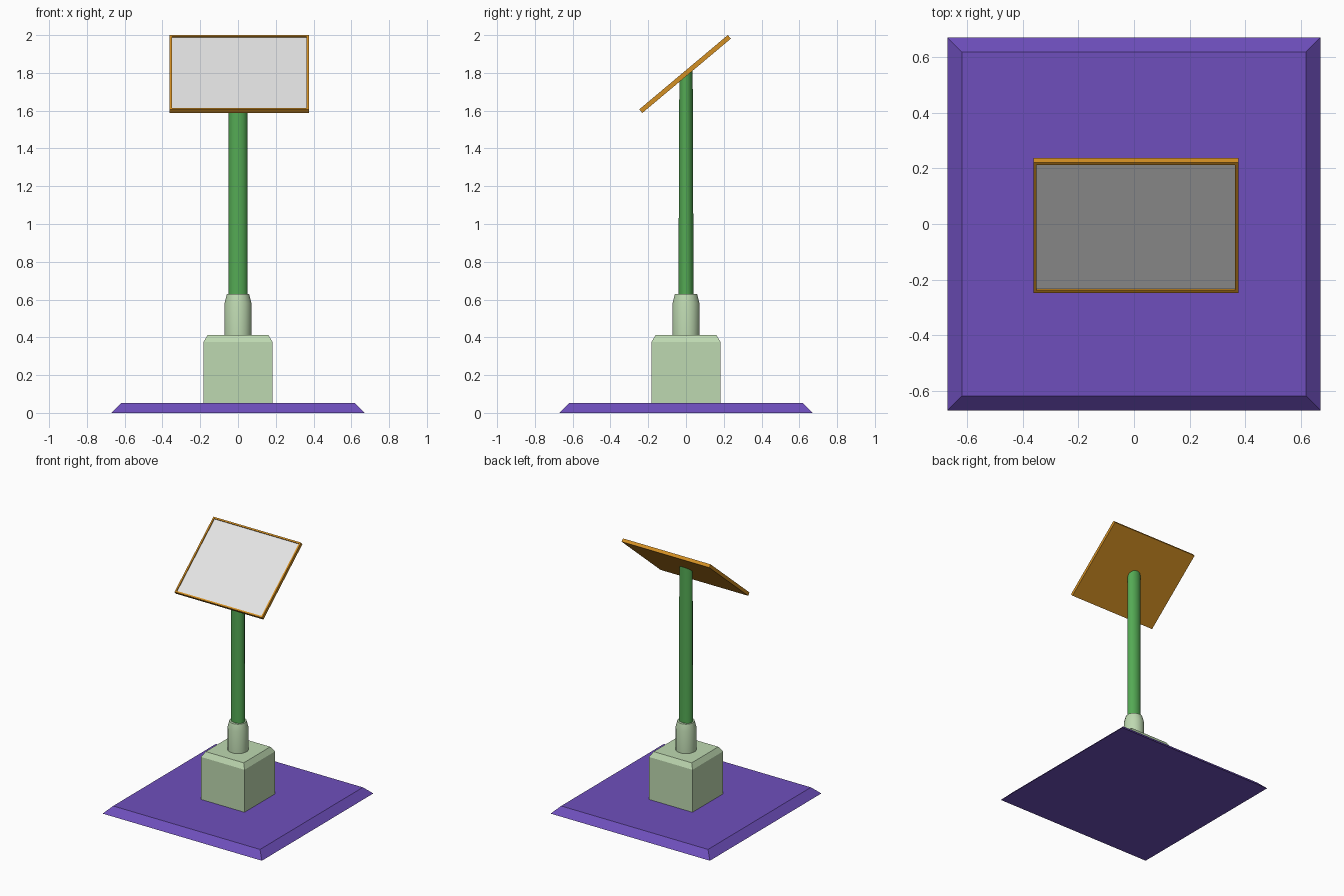
import bpy, bmesh, math
from mathutils import Matrix, Vector

if "Cube" in bpy.data.objects:
    bpy.data.objects.remove(bpy.data.objects["Cube"])

TILT = math.radians(40)
PANEL_AT = Vector((0.007, -0.005, 1.794))


def material(name, srgb):
    lin = [((c / 255 + 0.055) / 1.055) ** 2.4 for c in srgb]
    m = bpy.data.materials.new(name)
    m.diffuse_color = (*lin, 1)
    m.use_nodes = True
    m.node_tree.nodes["Principled BSDF"].inputs["Base Color"].default_value = m.diffuse_color
    return m


PURPLE = material("purple", (110, 79, 188))
SAGE = material("pale green", (190, 217, 177))
GREEN = material("green", (84, 170, 84))
AMBER = material("amber", (212, 144, 36))
WHITE = material("off white", (228, 228, 228))


def finish(bm, name, mats, smooth=False):
    bmesh.ops.recalc_face_normals(bm, faces=bm.faces)
    me = bpy.data.meshes.new(name)
    bm.to_mesh(me)
    bm.free()
    ob = bpy.data.objects.new(name, me)
    bpy.context.collection.objects.link(ob)
    for m in mats:
        me.materials.append(m)
    if smooth:
        bpy.ops.object.select_all(action='DESELECT')
        ob.select_set(True)
        bpy.context.view_layer.objects.active = ob
        bpy.ops.object.shade_smooth_by_angle(angle=math.radians(30))
    return ob


def loft(sections, sides, top=None):
    """Stack rings of (radius x, radius y, z); top(v) may reshape the last ring."""
    bm = bmesh.new()
    rings = []
    for rx, ry, z in sections:
        ring = []
        for i in range(sides):
            a = 2 * math.pi * (i + 0.5) / sides
            ring.append(bm.verts.new((rx * math.cos(a), ry * math.sin(a), z)))
        rings.append(ring)
    if top:
        for v in rings[-1]:
            v.co.z = top(v.co)
    for a, b in zip(rings, rings[1:]):
        for i in range(sides):
            j = (i + 1) % sides
            bm.faces.new((a[i], a[j], b[j], b[i]))
    bm.faces.new(rings[0][::-1])
    bm.faces.new(rings[-1])
    return bm


def square(half, z):
    return (half * math.sqrt(2), half * math.sqrt(2), z)


# Floor plate with sloped rim, and chamfered block
finish(loft([square(0.67, 0), square(0.618, 0.052)], 4), "base_plate", [PURPLE])
finish(loft([square(0.183, 0.05), square(0.183, 0.375), square(0.16, 0.413)], 4),
       "pedestal_block", [SAGE])

# Round collar
finish(loft([(0.073, 0.073, 0.41), (0.073, 0.073, 0.58), (0.060, 0.060, 0.63)], 16),
       "collar", [SAGE], True)

# Oval post, its top cut to the slope of the panel
finish(loft([(0.051, 0.041, 0.6), (0.051, 0.036, 1.8)], 16,
            lambda co: PANEL_AT.z - 0.008 + (co.y - PANEL_AT.y) * math.tan(TILT)),
       "post", [GREEN], True)

# Tilted sign panel: frame with recessed face
bm = bmesh.new()
bmesh.ops.create_cube(bm, size=1, matrix=Matrix.Diagonal((0.737, 0.612, 0.025, 1)))
bm.normal_update()
face = max(bm.faces, key=lambda f: f.normal.z)
bmesh.ops.inset_region(bm, faces=[face], thickness=0.017)
ext = bmesh.ops.extrude_discrete_faces(bm, faces=[face])["faces"][0]
bmesh.ops.translate(bm, verts=ext.verts, vec=(0, 0, -0.008))
ext.material_index = 1
bm.transform(Matrix.Translation(PANEL_AT) @ Matrix.Rotation(TILT, 4, 'X'))
finish(bm, "sign_panel", [AMBER, WHITE])
